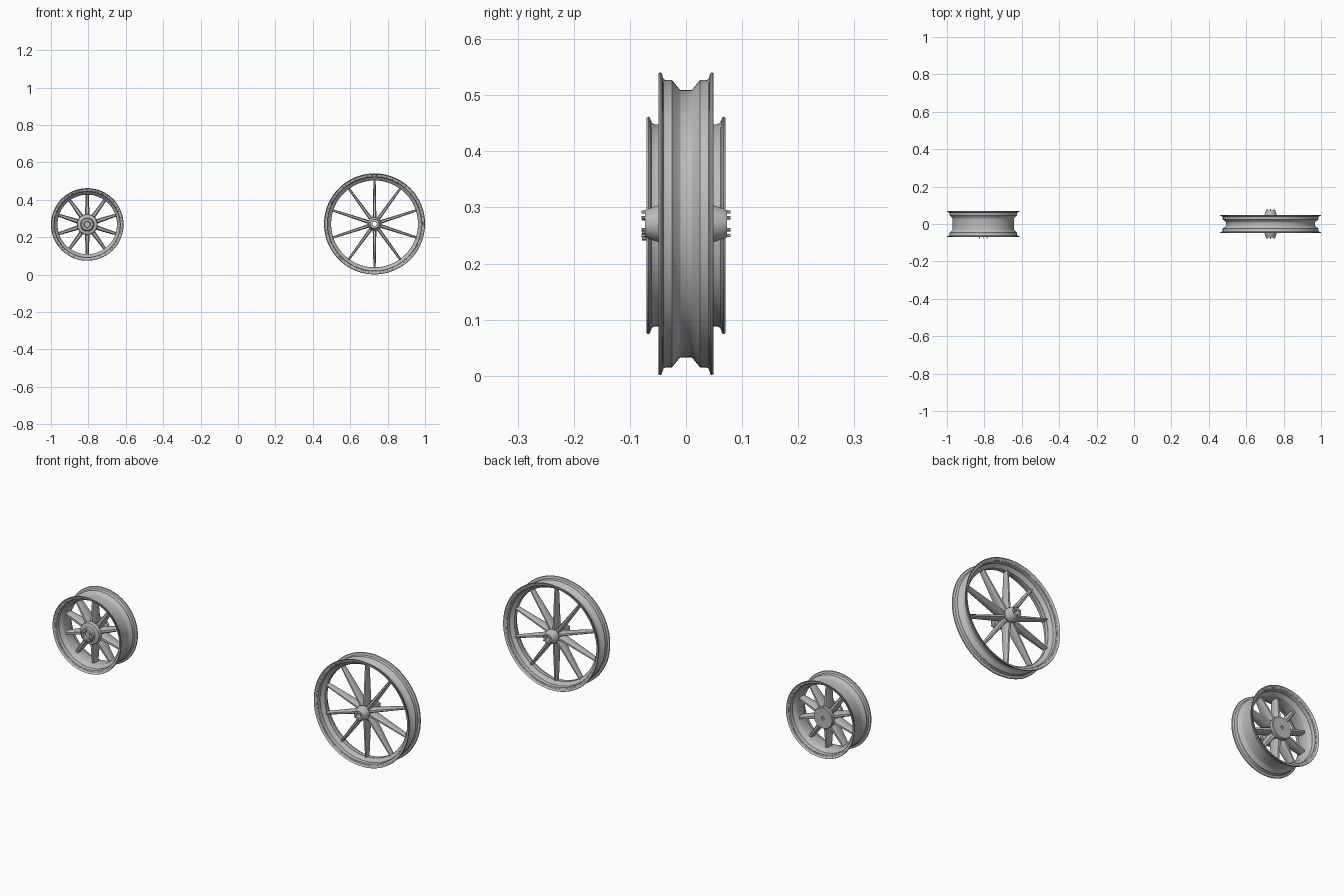
import bpy, bmesh, math
from mathutils import Matrix, Vector

cube = bpy.data.objects.get("Cube")
if cube:
    bpy.data.objects.remove(cube, do_unlink=True)

metal = bpy.data.materials.new("grey_metal")
metal.use_nodes = True
GREY = (0.5, 0.5, 0.5, 1)
metal.diffuse_color = GREY
metal.node_tree.nodes["Principled BSDF"].inputs["Base Color"].default_value = GREY


def finish(bm, name, centre, smooth=True):
    bmesh.ops.recalc_face_normals(bm, faces=bm.faces)
    mesh = bpy.data.meshes.new(name)
    bm.to_mesh(mesh)
    bm.free()
    mesh.materials.append(metal)
    obj = bpy.data.objects.new(name, mesh)
    obj.location = centre
    bpy.context.collection.objects.link(obj)
    bpy.context.view_layer.objects.active = obj
    for other in bpy.context.selected_objects:
        other.select_set(False)
    obj.select_set(True)
    if smooth:
        bpy.ops.object.shade_smooth_by_angle(angle=math.radians(35))
    return obj


def lathe(name, profile, centre, closed, steps=96):
    """Spin (radius, y) points about the wheel axle."""
    bm = bmesh.new()
    verts = [bm.verts.new((r, y, 0)) for r, y in profile]
    edges = [bm.edges.new(pair) for pair in zip(verts, verts[1:])]
    if closed:
        edges.append(bm.edges.new((verts[-1], verts[0])))
    bmesh.ops.spin(bm, geom=verts + edges, cent=(0, 0, 0), axis=(0, 1, 0),
                   angle=math.tau, steps=steps)
    bmesh.ops.remove_doubles(bm, verts=bm.verts, dist=0.00005)
    return finish(bm, name, centre, True)


def rim(name, half, centre):
    """Mirror half of the outer skin, then offset inward for the wall."""
    outer = half + [(r, -y) for r, y in reversed(half)]
    last = half[-1]
    wall = 0.006
    lip = half[0]
    inner_half = [(lip[0] - 0.002, lip[1] + 0.005)]
    inner_half += [(r - wall, y + 0.002) for r, y in half[2:-1]]
    inner_half += [(last[0] - wall, last[1])]
    inner = inner_half + [(r, -y) for r, y in reversed(inner_half)]
    return lathe(name, outer + inner[::-1], centre, True, 128)


def spokes(name, centre, r0, r1, root, tip, count=10):
    """Tapered eight-sided blades; root and tip are (half width, half depth)."""
    bm = bmesh.new()
    for k in range(count):
        turn = Matrix.Rotation(math.tau * (k + 0.5) / count, 3, 'Y')
        rings = []
        for r, (w, d) in ((r0, root), (r1, tip)):
            shape = [(w, d * 0.6), (w * 0.5, d), (-w * 0.5, d), (-w, d * 0.6),
                     (-w, -d * 0.6), (-w * 0.5, -d), (w * 0.5, -d), (w, -d * 0.6)]
            rings.append([bm.verts.new(turn @ Vector((r, y, z))) for z, y in shape])
        a, b = rings
        bm.faces.new(a)
        bm.faces.new(b[::-1])
        for i in range(8):
            j = (i + 1) % 8
            bm.faces.new((a[i], a[j], b[j], b[i]))
    return finish(bm, name, centre)


def bolts(name, centre, ring, y_values, count=6):
    bm = bmesh.new()
    for y in y_values:
        for k in range(count):
            a = math.tau * (k + 0.5) / count
            place = Matrix.Translation((ring * math.cos(a), y, ring * math.sin(a)))
            bmesh.ops.create_cone(bm, cap_ends=True, segments=6, radius1=0.003,
                                  radius2=0.003, depth=0.012,
                                  matrix=place @ Matrix.Rotation(math.pi / 2, 4, 'X'))
    return finish(bm, name, centre)


# Large narrow wheel
big = (0.73, 0, 0.271)
rim("large_rim", [(0.268, -0.049), (0.27, -0.046), (0.268, -0.043), (0.258, -0.041),
                  (0.256, -0.036), (0.256, -0.025), (0.239, -0.011), (0.238, -0.009)], big)
spokes("large_spokes", big, 0.024, 0.236, (0.010, 0.026), (0.006, 0.014))
lathe("large_hub", [(0.012, -0.073), (0.024, -0.073), (0.026, -0.07), (0.033, -0.048),
                    (0.036, -0.034), (0.031, -0.024), (0.031, 0.024), (0.036, 0.034),
                    (0.033, 0.048), (0.026, 0.07), (0.024, 0.073), (0.012, 0.073)],
      big, True, 48)
bolts("large_hub_bolts", big, 0.021, (-0.073, 0.073))

# Small wide wheel
small = (-0.806, 0, 0.268)
rim("small_rim", [(0.192, -0.07), (0.194, -0.067), (0.192, -0.064), (0.183, -0.062),
                  (0.18, -0.056), (0.18, -0.046), (0.166, -0.032), (0.165, -0.028)], small)
spokes("small_spokes", small, 0.035, 0.163, (0.013, 0.032), (0.008, 0.02))
lathe("small_hub", [(0, -0.058), (0.016, -0.058), (0.018, -0.07), (0.03, -0.07),
                    (0.034, -0.066), (0.036, -0.052), (0.053, -0.047), (0.056, -0.042),
                    (0.056, -0.03), (0.046, -0.02), (0.046, 0.02), (0.054, 0.03),
                    (0.054, 0.044), (0.051, 0.048), (0.008, 0.048), (0.008, 0.04),
                    (0, 0.04)], small, False, 48)
bolts("small_hub_bolts", small, 0.024, (-0.072,))
